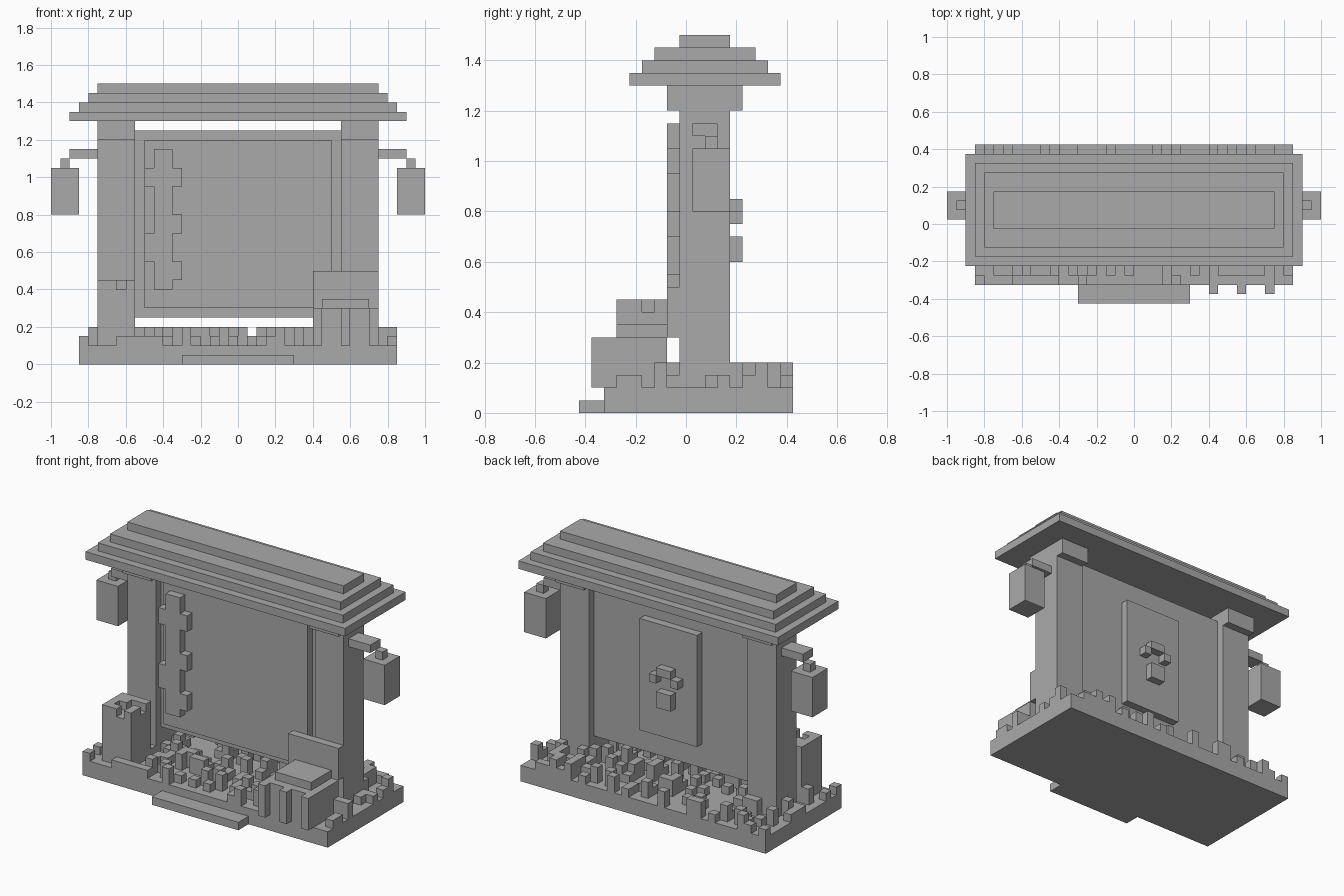
import bpy, bmesh, random
from mathutils import Matrix, Vector

if "Cube" in bpy.data.objects:
    bpy.data.objects.remove(bpy.data.objects["Cube"], do_unlink=True)

U = 0.05  # block size

stone = bpy.data.materials.new("plain_grey")
stone.use_nodes = True
GREY = (0.4, 0.4, 0.4, 1)
stone.diffuse_color = GREY
stone.node_tree.nodes["Principled BSDF"].inputs["Base Color"].default_value = GREY


def build(name, boxes):
    """One object from boxes given as (x range, y range, z range)."""
    bm = bmesh.new()
    for spans in boxes:
        mid = Vector([(a + b) / 2 for a, b in spans])
        size = [b - a for a, b in spans]
        bmesh.ops.create_cube(bm, size=1, matrix=Matrix.Translation(mid) @ Matrix.Diagonal((*size, 1)))
    mesh = bpy.data.meshes.new(name)
    bm.to_mesh(mesh)
    bm.free()
    mesh.materials.append(stone)
    obj = bpy.data.objects.new(name, mesh)
    bpy.context.collection.objects.link(obj)
    return obj


def both(boxes):
    """The boxes and their copies mirrored in x."""
    return boxes + [((-x[1], -x[0]), y, z) for x, y, z in boxes]


def wide(half):
    return (-half, half)


# Base slab and front step
build("base", [(wide(0.85), (-0.325, 0.425), (0, 0.1))])
build("front_step", [(wide(0.3), (-0.425, -0.325), (0, 0.05))])

# Posts with wider caps
build("posts", both([((0.55, 0.75), (-0.025, 0.175), (0.1, 1.2))]))
build("post_caps", both([((0.55, 0.75), (-0.075, 0.225), (1.2, 1.3))]))

# Stepped roof
for i, depth in enumerate((0.3, 0.25, 0.2, 0.1)):
    z = 1.3 + i * U
    build(f"roof_tier_{i + 1}", [(wide(0.9 - i * U), (0.075 - depth, 0.075 + depth), (z, z + U))])

# Board with a raised panel on each side
build("board", [(wide(0.55), (0.025, 0.125), (0.25, 1.25))])
build("front_panel", [(wide(0.5), (-0.025, 0.025), (0.3, 1.2))])
build("back_panel", [(wide(0.2), (0.125, 0.175), (0.4, 1.1))])

# Raised ornament on the back panel
knob_y = (0.175, 0.225)
build("back_ornament", [(wide(U), knob_y, (0.8, 0.85)), (wide(U), knob_y, (0.6, 0.7))]
      + both([((0.05, 0.1), knob_y, (0.75, 0.8))]))

# Vine on the front panel: a stem with leaves to each side
vine_y = (-0.075, -0.025)
build("vine", [((-0.45, -0.35), vine_y, (0.4, 1.15))]
      + [((-0.35, -0.3), vine_y, (z, z + 0.1)) for z in (0.45, 0.7, 0.95)]
      + [((-0.5, -0.45), vine_y, z) for z in ((0.55, 0.7), (0.95, 1.05))])

# Hanging lanterns
build("lantern_arms", both([((0.75, 0.9), (0.025, 0.125), (1.1, 1.15))]))
build("lantern_hooks", both([((0.9, 0.95), (0.075, 0.125), (1.05, 1.1))]))
build("lanterns", both([((0.85, 1.0), (0.025, 0.175), (0.8, 1.05))]))

# Bench at the front right
build("bench_body", [((0.4, 0.75), (-0.325, -0.075), (0.1, 0.3))])
build("bench_legs", [((x, x + U), (-0.375, -0.325), (0.1, 0.3)) for x in (0.4, 0.55, 0.7)])
build("bench_cushion", [((0.45, 0.7), (-0.275, -0.075), (0.3, 0.35))])
build("bench_back", [((0.4, 0.75), (-0.075, -0.025), (0.3, 0.5))])

# Broken pillar at the front left, with an uneven top
pillar = [((-0.75, -0.55), (-0.275, -0.075), (0.1, 0.4))]
for row, cells in enumerate(("XX.X", "X..X", "XX..", "XXXX")):
    for col, cell in enumerate(cells):
        if cell == "X":
            x, y = -0.75 + col * U, -0.275 + row * U
            pillar.append(((x, x + U), (y, y + U), (0.4, 0.45)))
build("broken_pillar", pillar)

# Rubble and grass blocks scattered over the base
random.seed(4)
rubble = []
for i in range(34):
    for j in range(15):
        x, y = -0.85 + i * U, -0.325 + j * U
        cx, cy = x + U / 2, y + U / 2
        in_post = 0.55 < abs(cx) < 0.75 and -0.025 < cy < 0.175
        in_bench = 0.4 < cx < 0.75 and cy < -0.075
        in_pillar = -0.75 < cx < -0.55 and -0.275 < cy < -0.075
        if in_post or in_bench or in_pillar or random.random() > 0.33:
            continue
        top = 0.15 if random.random() < 0.55 else 0.2
        rubble.append(((x, x + U), (y, y + U), (0.1, top)))
build("rubble", rubble)
